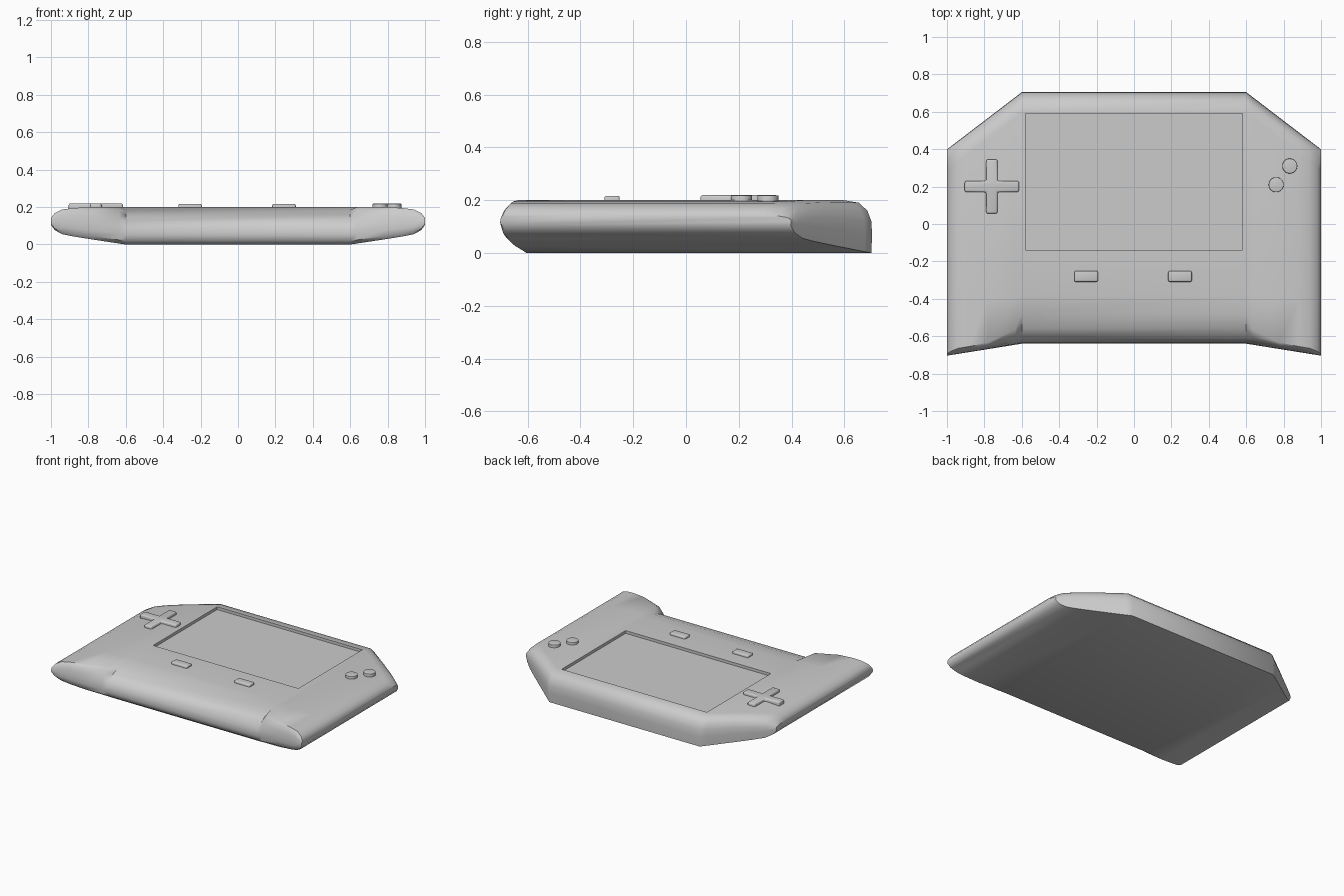
import bpy, bmesh, math

if "Cube" in bpy.data.objects:
    bpy.data.objects.remove(bpy.data.objects["Cube"])


def mesh_object(name, bm):
    bmesh.ops.recalc_face_normals(bm, faces=bm.faces)
    mesh = bpy.data.meshes.new(name)
    bm.to_mesh(mesh)
    bm.free()
    ob = bpy.data.objects.new(name, mesh)
    bpy.context.collection.objects.link(ob)
    return ob


def activate(ob):
    bpy.ops.object.select_all(action='DESELECT')
    ob.select_set(True)
    bpy.context.view_layer.objects.active = ob


def prism(name, outline, z0, z1, bevel=0.0):
    """Extruded outline with softened edges."""
    bm = bmesh.new()
    face = bm.faces.new([bm.verts.new((x, y, z0)) for x, y in outline])
    ext = bmesh.ops.extrude_face_region(bm, geom=[face])
    for v in ext['geom']:
        if isinstance(v, bmesh.types.BMVert):
            v.co.z = z1
    ob = mesh_object(name, bm)
    activate(ob)
    if bevel:
        mod = ob.modifiers.new("soft_edges", 'BEVEL')
        mod.width, mod.segments = bevel, 3
        bpy.ops.object.modifier_apply(modifier=mod.name)
        bpy.ops.object.shade_smooth_by_angle(angle=math.radians(40))
    return ob


def rect(x0, x1, y0, y1):
    return [(x0, y0), (x1, y0), (x1, y1), (x0, y1)]


def back_edge(yb, zl, h):
    return [(yb - 0.11, zl + h), (yb - 0.05, zl + 0.95 * h), (yb - 0.018, zl + 0.8 * h),
            (yb - 0.003, zl + 0.6 * h), (yb, zl + 0.35 * h), (yb - 0.003, zl)]


# Cross-section of the middle, with its sloping front
middle = [(-0.605, 0), (-0.63, 0.02), (-0.64, 0.05), (-0.635, 0.09), (-0.61, 0.125),
          (-0.56, 0.155), (-0.48, 0.184), (-0.38, 0.2)] + back_edge(0.705, 0, 0.2)


# Cross-section of the grips: full height right to the front
def grip(x, zl, zt, inset):
    h, yf, yb = zt - zl, -0.64 - 0.16 * (x - 0.6), 0.705 - 0.765 * (x - 0.6)
    front = [(0.3 * inset + 0.01, 0), (0.005, 0.1), (0, 0.28), (0.06 * inset, 0.5), (0.25 * inset, 0.72),
             (0.55 * inset, 0.9), (inset, 1)]
    return [(yf + dy, zl + t * h) for dy, t in front] + [(-0.4, zt)] + back_edge(yb, zl, h)


right = [(0.6, middle)] + [(x, grip(x, zl, zt, i)) for x, zl, zt, i in [
    (0.635, 0.005, 0.2, 0.08), (0.78, 0.027, 0.2, 0.035), (0.88, 0.043, 0.195, 0.03),
    (0.94, 0.055, 0.187, 0.03), (0.98, 0.077, 0.168, 0.02), (1.0, 0.105, 0.142, 0.01)]]
sections = [(-x, s) for x, s in reversed(right)] + right

# Body lofted from left to right
bm = bmesh.new()
rings = [[bm.verts.new((x, y, z)) for y, z in s] for x, s in sections]
for a, b in zip(rings, rings[1:]):
    for i in range(len(a)):
        j = (i + 1) % len(a)
        bm.faces.new((a[i], a[j], b[j], b[i]))
bm.faces.new(rings[0])
bm.faces.new(rings[-1])
body = mesh_object("body", bm)

# Recessed screen
cutter = prism("screen_cutter", rect(-0.58, 0.58, -0.14, 0.59), 0.18, 0.3)
cutter.hide_render = True
activate(body)
cut = body.modifiers.new("screen_recess", 'BOOLEAN')
cut.operation, cut.solver, cut.object = 'DIFFERENCE', 'EXACT', cutter
bpy.ops.object.modifier_apply(modifier=cut.name)
bpy.ops.object.shade_smooth_by_angle(angle=math.radians(38))
bpy.data.objects.remove(cutter)

# Direction pad
a, w, cx, cy = 0.145, 0.03, -0.76, 0.2
cross = [(w, w), (w, a), (-w, a), (-w, w), (-a, w), (-a, -w),
         (-w, -w), (-w, -a), (w, -a), (w, -w), (a, -w), (a, w)]
prism("direction_pad", [(cx + x, cy + y) for x, y in cross], 0.17, 0.22, 0.01)

# Round buttons
for k, (bx, by) in enumerate([(0.76, 0.21), (0.833, 0.31)]):
    circle = [(bx + 0.04 * math.cos(t * math.tau / 32), by + 0.04 * math.sin(t * math.tau / 32))
              for t in range(32)]
    prism(f"round_button_{k + 1}", circle, 0.17, 0.218, 0.003)

# Small menu buttons
for name, mx in (("left_menu_button", -0.256), ("right_menu_button", 0.246)):
    prism(name, rect(mx - 0.063, mx + 0.063, -0.309, -0.251), 0.17, 0.216, 0.008)
